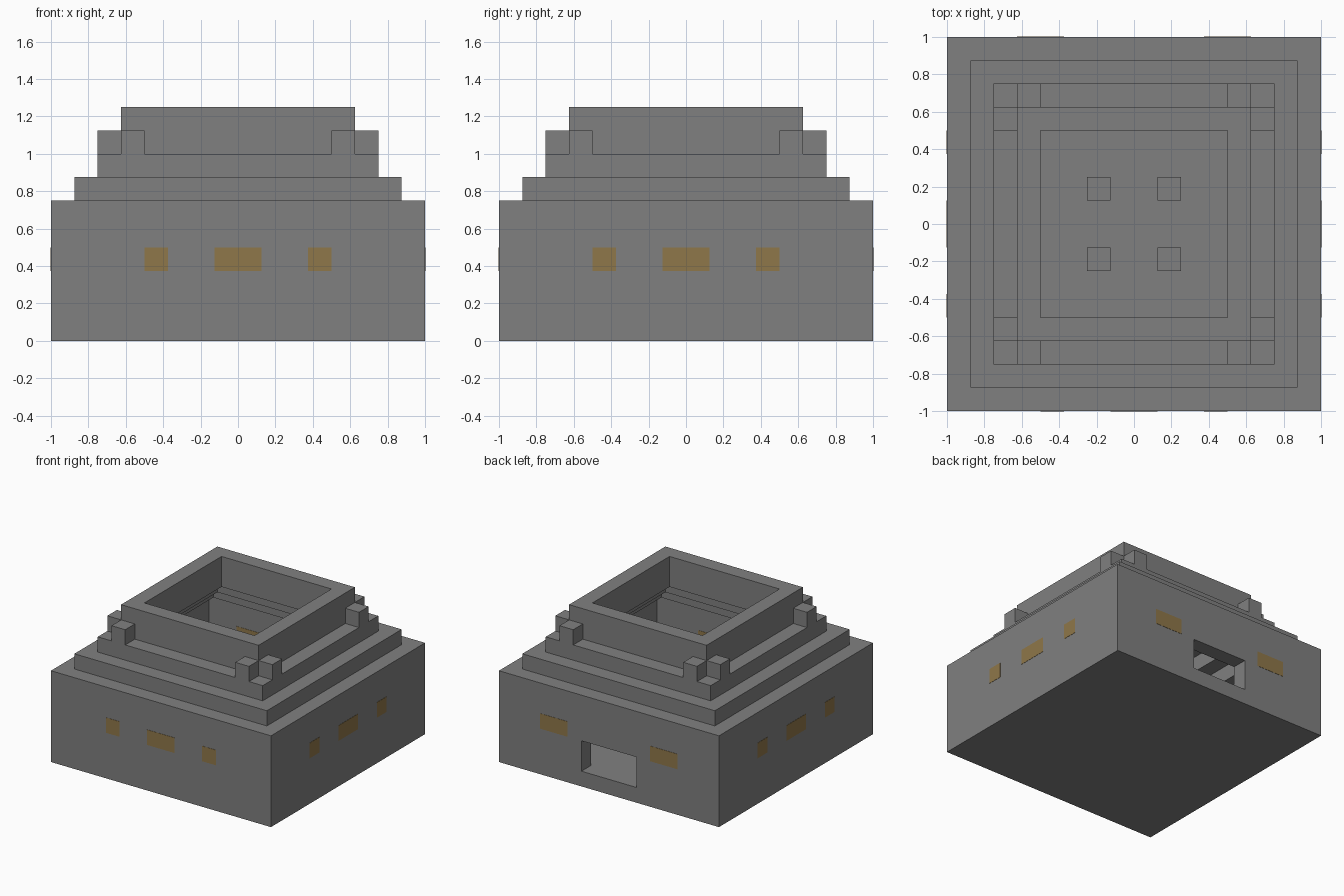
import bpy
import bmesh
from math import pi
from mathutils import Matrix, Vector

U = 0.125      # one building block
LIP = 0.002    # how far the lamps stand proud of the wall

if "Cube" in bpy.data.objects:
    bpy.data.objects.remove(bpy.data.objects["Cube"], do_unlink=True)


def material(name, rgb):
    mat = bpy.data.materials.new(name)
    mat.use_nodes = True
    mat.diffuse_color = (*rgb, 1)
    mat.node_tree.nodes["Principled BSDF"].inputs["Base Color"].default_value = (*rgb, 1)
    return mat


stone = material("grey stone", (0.216, 0.216, 0.216))
amber = material("amber lamp", (0.275, 0.185, 0.067))


def finish(bm, name, mat):
    bmesh.ops.recalc_face_normals(bm, faces=bm.faces[:])
    mesh = bpy.data.meshes.new(name)
    bm.to_mesh(mesh)
    bm.free()
    mesh.materials.append(mat)
    obj = bpy.data.objects.new(name, mesh)
    bpy.context.collection.objects.link(obj)
    return obj


def box(name, low, high, mat, turn=0):
    """Box between two corners in block units, turned about z."""
    low, high = Vector(low) * U, Vector(high) * U
    place = (Matrix.Rotation(turn * pi / 2, 4, "Z")
             @ Matrix.Translation((low + high) / 2)
             @ Matrix.Diagonal((*(high - low), 1)))
    bm = bmesh.new()
    bmesh.ops.create_cube(bm, size=1, matrix=place)
    return finish(bm, name, mat)


def ring(name, outer, bottom, top):
    """Square wall one block thick."""
    bm = bmesh.new()
    loops = []
    for half, z in ((outer, bottom), (outer, top), (outer - 1, top), (outer - 1, bottom)):
        loops.append([bm.verts.new((sx * half * U, sy * half * U, z * U))
                      for sx, sy in ((-1, -1), (1, -1), (1, 1), (-1, 1))])
    for i in range(4):
        a, b = loops[i], loops[(i + 1) % 4]
        for j in range(4):
            k = (j + 1) % 4
            bm.faces.new((a[j], a[k], b[k], b[j]))
    return finish(bm, name, stone)


def cut(target, cutter):
    mod = target.modifiers.new("cut", "BOOLEAN")
    mod.operation = "DIFFERENCE"
    mod.solver = "EXACT"
    mod.object = cutter
    bpy.context.view_layer.objects.active = target
    bpy.ops.object.modifier_apply(modifier=mod.name)
    bpy.data.objects.remove(cutter, do_unlink=True)


# Hollow base with a floor and a doorway in the back wall
base = box("base", (-8, -8, 0), (8, 8, 6), stone)
cut(base, box("cavity", (-7, -7, 1), (7, 7, 9), stone))
cut(base, box("doorway", (-2, 6.5, 1), (2, 9, 3), stone))

# Stepped tiers, each one block further in
ring("lower_tier", 7, 6, 7)
ring("middle_tier", 6, 7, 8)
ring("upper_wall", 5, 8, 10)

# Pairs of battlements beside each corner, floor posts
for turn in range(4):
    box("battlement_a", (4, -6, 8), (5, -5, 9), stone, turn)
    box("battlement_b", (-5, -6, 8), (-4, -5, 9), stone, turn)
    box("floor_post", (1, 1, 1), (2, 2, 2), stone, turn)

# Lamps set through the walls: three per side, two beside the doorway
for turn in range(4):
    spans = ((-5, -3), (3, 5)) if turn == 2 else ((-4, -3), (-1, 1), (3, 4))
    for left, right in spans:
        e = LIP / U
        box("wall_lamp", (left, -8 - e, 3), (right, -7 + e, 4), amber, turn)
